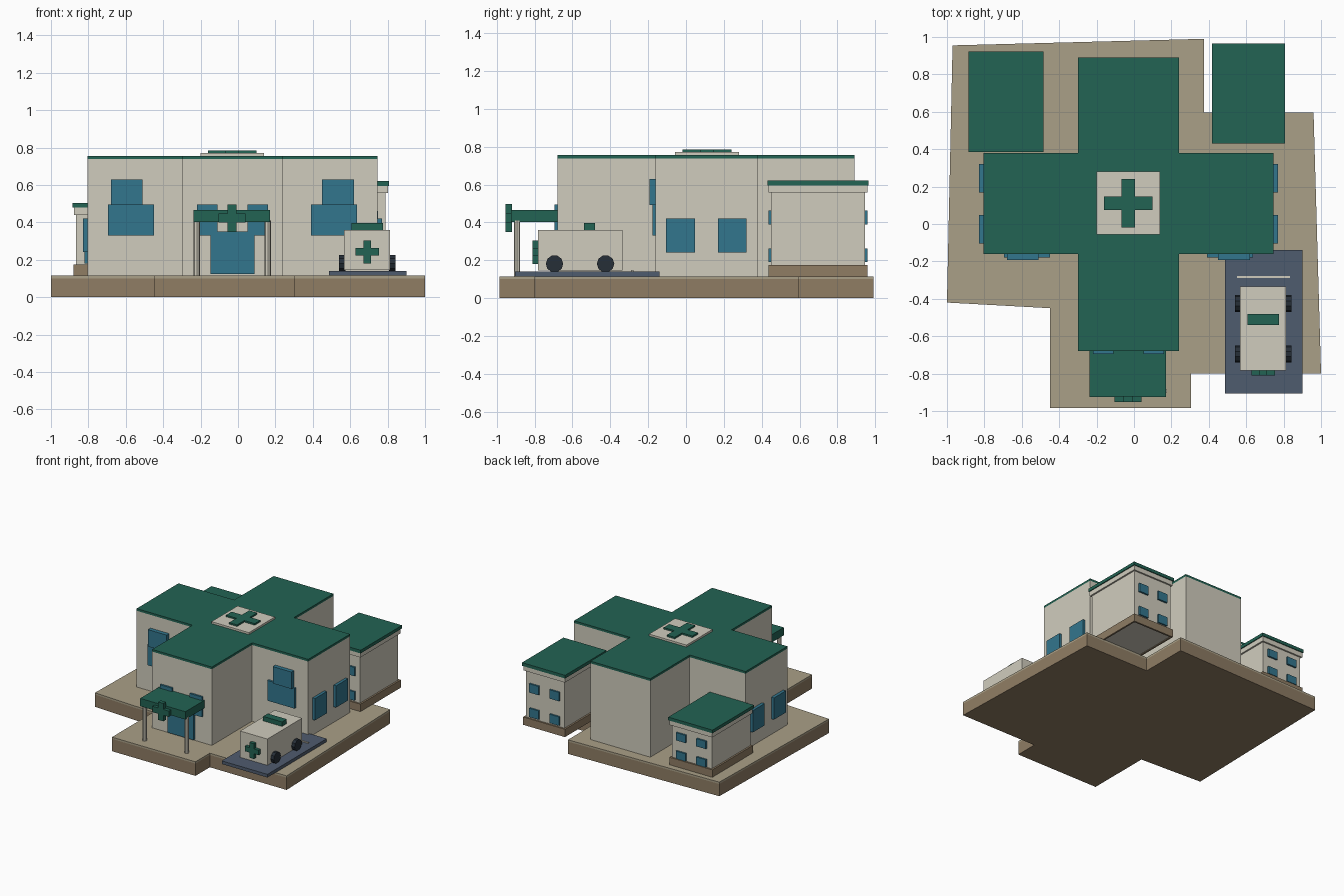
import bpy, bmesh, math

if "Cube" in bpy.data.objects:
    bpy.data.objects.remove(bpy.data.objects["Cube"])


def mat(name, r, g, b):
    m = bpy.data.materials.new(name)
    m.diffuse_color = [(c / 255) ** 2.2 for c in (r, g, b)] + [1]
    m.use_nodes = True
    m.node_tree.nodes["Principled BSDF"].inputs["Base Color"].default_value = m.diffuse_color
    return m


GREEN = mat("green", 39, 99, 84)
CREAM = mat("cream", 207, 203, 188)
BROWN = mat("brown", 142, 124, 100)
KHAKI = mat("khaki", 168, 158, 134)
BLUE = mat("blue", 54, 117, 140)
SLATE = mat("slate", 80, 92, 110)
DARK = mat("dark", 42, 50, 58)


def finish(name, bm, m):
    bmesh.ops.recalc_face_normals(bm, faces=bm.faces)
    me = bpy.data.meshes.new(name)
    bm.to_mesh(me)
    bm.free()
    me.materials.append(m)
    ob = bpy.data.objects.new(name, me)
    bpy.context.collection.objects.link(ob)
    return ob


def prism(name, pts, a, b, m, axis="z"):
    """Extrude a flat outline between a and b along z or y."""
    bm = bmesh.new()
    place = (lambda u, v: (u, v, a)) if axis == "z" else (lambda u, v: (u, a, v))
    f = bm.faces.new([bm.verts.new(place(u, v)) for u, v in pts])
    r = bmesh.ops.extrude_face_region(bm, geom=[f])
    d = (0, 0, b - a) if axis == "z" else (0, b - a, 0)
    bmesh.ops.translate(bm, vec=d, verts=[v for v in r["geom"] if isinstance(v, bmesh.types.BMVert)])
    return finish(name, bm, m)


def box(name, x0, x1, y0, y1, z0, z1, m):
    return prism(name, [(x0, y0), (x1, y0), (x1, y1), (x0, y1)], z0, z1, m)


def cylinder(name, loc, r, depth, sides, m, along_x=False):
    bm = bmesh.new()
    bmesh.ops.create_cone(bm, cap_ends=True, segments=sides, radius1=r, radius2=r, depth=depth)
    ob = finish(name, bm, m)
    ob.location = loc
    if along_x:
        ob.rotation_euler = (0, math.pi / 2, 0)
    return ob


def plus(x0, xa, xb, x1, y0, ya, yb, y1):
    """Outline of a cross: arm ends x0,x1,y0,y1 and inner corners xa,xb,ya,yb."""
    return [(xa, y0), (xb, y0), (xb, ya), (x1, ya), (x1, yb), (xb, yb),
            (xb, y1), (xa, y1), (xa, yb), (x0, yb), (x0, ya), (xa, ya)]


def even_plus(cx, cy, r, w):
    return plus(cx - r, cx - w, cx + w, cx + r, cy - r, cy - w, cy + w, cy + r)


# Ground slab with a paved top
ground = [(-.97, .955), (.375, .99), (.375, .595), (.96, .595), (1, -.8), (.305, -.8),
          (.305, -.985), (-.45, -.985), (-.45, -.45), (-1, -.42)]
prism("ground_slab", ground, 0, .1, BROWN)
prism("paving", ground, .1, .115, KHAKI)

# Cross-shaped main building, roof and roof emblem
hall = plus(-.805, -.30, .24, .747, -.68, -.16, .38, .89)
prism("main_walls", hall, .115, .738, CREAM)
prism("main_roof", hall, .738, .756, GREEN)
box("roof_pad", -.2, .138, -.057, .28, .756, .772, CREAM)
prism("roof_cross", even_plus(-.031, .111, .13, .036), .772, .785, GREEN)

MID = -.03  # symmetry line of the main building
for s, side in ((-1, "left"), (1, "right")):
    def mirrored(name, a, b, y0, y1, z0, z1, m):
        xs = sorted((MID + s * a, MID + s * b))
        box(side + "_" + name, xs[0], xs[1], y0, y1, z0, z1, m)

    # Wing windows, side windows and entrance windows
    mirrored("wing_window_lower", .42, .665, -.178, -.155, .33, .495, BLUE)
    mirrored("wing_window_upper", .48, .65, -.193, -.155, .492, .63, BLUE)
    for n, y in enumerate((-.105, .168)):
        mirrored(f"side_window_{n}", .77, .80, y, y + .153, .242, .42, BLUE)
    mirrored("entrance_window", .08, .19, -.695, -.675, .33, .495, BLUE)
    # Canopy posts
    cylinder(side + "_canopy_post", (MID + s * .19, -.893, .262), .017, .295, 8, CREAM)

# Entrance door, canopy and its cross
box("entrance_door", -.147, .087, -.7, -.675, .125, .352, BLUE)
box("canopy", -.237, .172, -.925, -.68, .402, .466, GREEN)
prism("canopy_cross", even_plus(-.032, .423, .073, .024), -.953, -.92, GREEN, "y")


def annex(name, x0, x1, y0, y1, cornice, top, rows, w_height):
    """Small rear block with plinth ring, cornice, roof and windows front and back."""
    i = .02
    box(name + "_walls", x0 + i, x1 - i, y0 + i, y1 - i, .118, cornice, CREAM)
    for side, a, b, c, d in (("left", x0, x0 + i, y0, y1), ("right", x1 - i, x1, y0, y1),
                             ("front", x0 + i, x1 - i, y0, y0 + i), ("back", x0 + i, x1 - i, y1 - i, y1)):
        g = .006
        box(f"{name}_plinth_{side}", max(a, x0 + g), min(b, x1 - g),
            max(c, y0 + g), min(d, y1 - g), .112, .176, BROWN)
    box(name + "_cornice", x0 + .007, x1 - .007, y0 + .007, y1 - .007, cornice, top - .026, CREAM)
    box(name + "_roof", x0, x1, y0, y1, top - .026, top, GREEN)
    cx = (x0 + x1) / 2
    for r, z in enumerate(rows):
        for c, x in enumerate((cx - .092, cx + .092)):
            for side, y in (("front", y0 + i), ("back", y1 - i)):
                box(f"{name}_{side}_window_{r}_{c}", x - .043, x + .043, y - .014, y + .014,
                    z, z + w_height, BLUE)


annex("left_annex", -.885, -.485, .385, .922, .44, .505, (.18, .33), .063)
annex("right_annex", .418, .808, .43, .965, .557, .621, (.19, .39), .072)

# Parking bay with painted stop line
box("parking_bay", .487, .9, -.905, -.14, .115, .141, SLATE)
box("bay_line", .55, .835, -.29, -.278, .141, .148, CREAM)

# Ambulance
box("ambulance_body", .567, .814, -.783, -.335, .145, .36, CREAM)
box("ambulance_light_bar", .606, .776, -.54, -.48, .36, .397, GREEN)
prism("ambulance_cross", even_plus(.691, .242, .062, .02), -.81, -.78, GREEN, "y")
for x in (.557, .825):
    for y in (-.695, -.425):
        cylinder("ambulance_wheel", (x, y, .181), .046, .034, 10, DARK, True)
